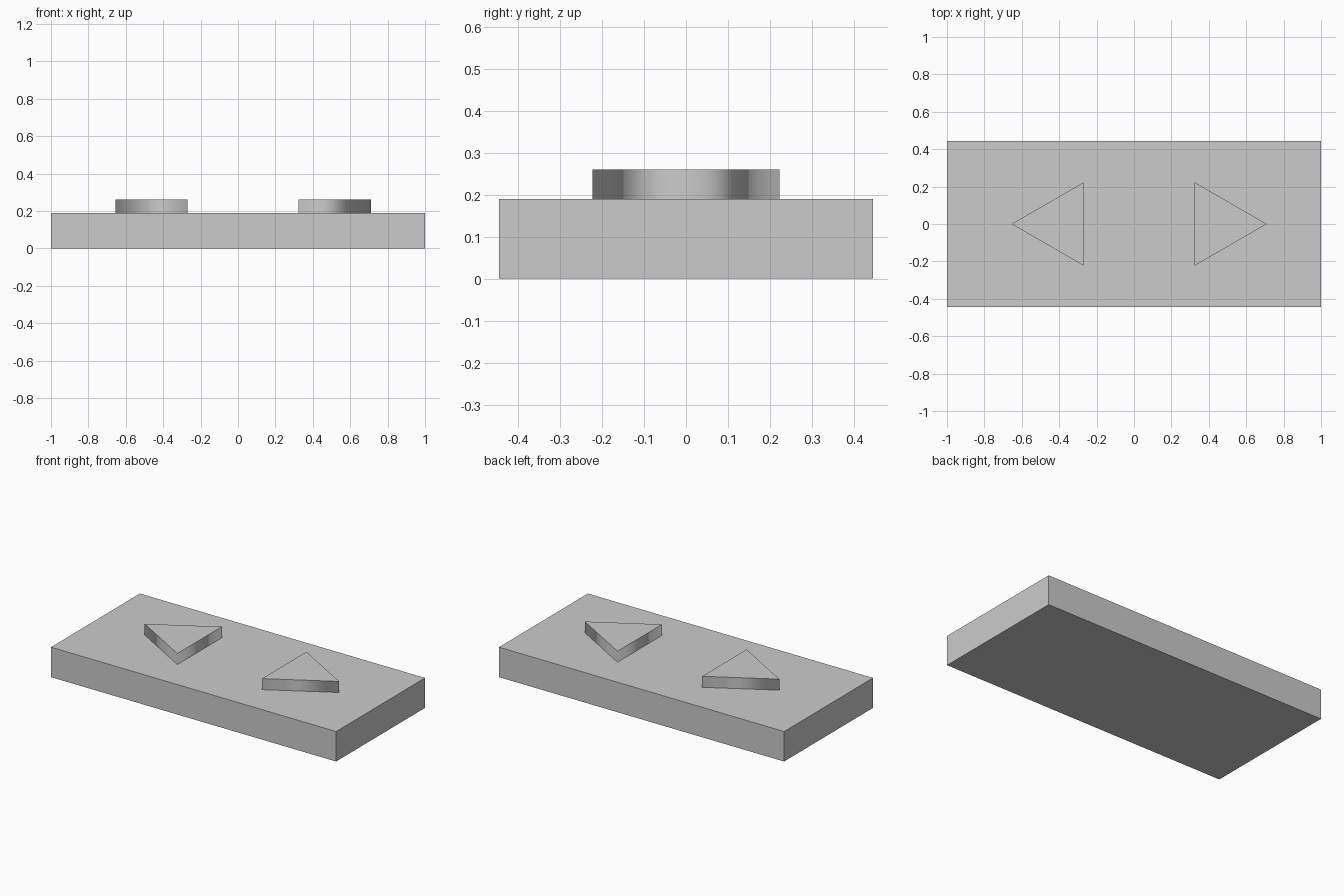
import bpy
import math

cube = bpy.data.objects.get("Cube")
if cube:
    bpy.data.objects.remove(cube, do_unlink=True)

GREY = (0.6, 0.6, 0.6, 1)
grey = bpy.data.materials.new("light grey")
grey.use_nodes = True
grey.diffuse_color = GREY
grey.node_tree.nodes["Principled BSDF"].inputs["Base Color"].default_value = GREY

BASE_TOP = 0.19
BUTTON_TOP = 0.26
RADIUS = 0.257

# Slab body
bpy.ops.mesh.primitive_cube_add(size=1, location=(0, 0, BASE_TOP / 2))
base = bpy.context.object
base.name = "base_slab"
base.scale = (2, 0.89, BASE_TOP)
bpy.ops.object.transform_apply(location=False, rotation=False, scale=True)
base.data.materials.append(grey)


def arrow_button(name, x, direction):
    """Triangular prism with its tip along +x or -x and softly shaded sides."""
    height = BUTTON_TOP - BASE_TOP
    bpy.ops.mesh.primitive_cylinder_add(
        vertices=3, radius=RADIUS, depth=height,
        location=(x, 0, BASE_TOP + height / 2))
    button = bpy.context.object
    button.name = name
    # The first corner starts on +y; turn it to point sideways
    button.rotation_euler.z = -direction * math.pi / 2
    bpy.ops.object.transform_apply(location=False, rotation=True, scale=False)
    bpy.ops.object.shade_smooth()
    mesh = button.data
    for face in mesh.polygons:
        face.use_smooth = abs(face.normal.z) < 0.5
    # Keep the rims crisp
    for edge in mesh.edges:
        a, b = (mesh.vertices[i].co for i in edge.vertices)
        edge.use_edge_sharp = abs(a.z - b.z) < height / 2
    mesh.materials.append(grey)


# Pair of outward-pointing buttons
arrow_button("right_arrow_button", -0.398, -1)
arrow_button("left_arrow_button", 0.453, 1)
